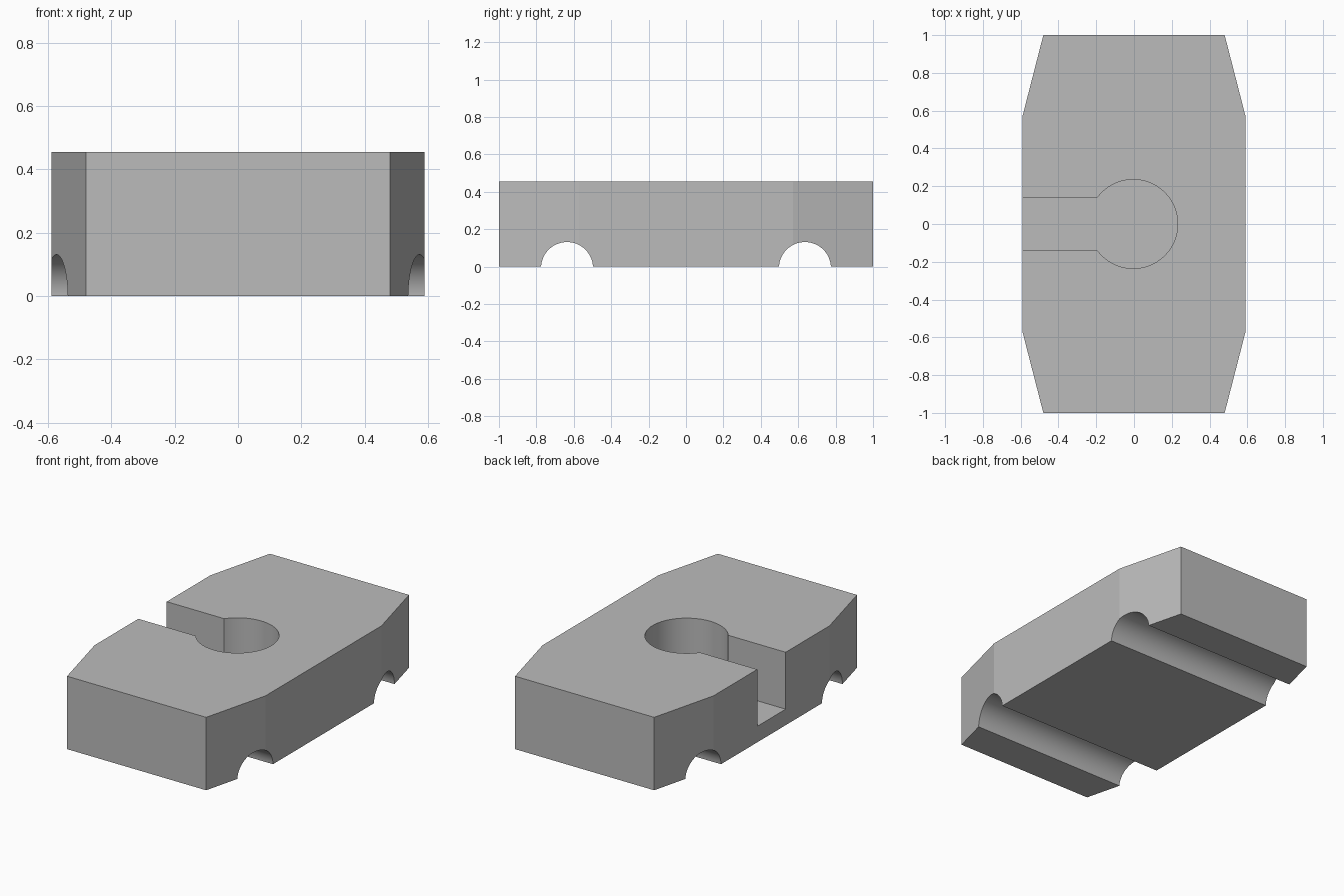
import bpy
import bmesh
from math import sin, cos, pi, asin, radians
from mathutils import Matrix

old = bpy.data.objects.get("Cube")
if old:
    bpy.data.objects.remove(old, do_unlink=True)

HALF_W, HALF_L, HEIGHT = 0.59, 1.0, 0.455
END_W, TAPER_Y = 0.48, 0.572
HOLE_X, HOLE_R, SLOT_HALF, FLOOR = -0.004, 0.2355, 0.14, 0.10
GROOVE_Y, GROOVE_R, GROOVE_Z = 0.636, 0.139, -0.008

grey = bpy.data.materials.new("plain grey")
grey.use_nodes = True
colour = (0.5, 0.5, 0.5, 1)
grey.diffuse_color = colour
grey.node_tree.nodes["Principled BSDF"].inputs["Base Color"].default_value = colour


def prism(name, outline, low, high):
    """Extrude a closed 2D outline upward from low to high."""
    bm = bmesh.new()
    base = bm.faces.new([bm.verts.new((x, y, low)) for x, y in outline])
    side = bmesh.ops.extrude_face_region(bm, geom=[base])["geom"]
    top = [v for v in side if isinstance(v, bmesh.types.BMVert)]
    bmesh.ops.translate(bm, verts=top, vec=(0, 0, high - low))
    bmesh.ops.recalc_face_normals(bm, faces=bm.faces)
    mesh = bpy.data.meshes.new(name)
    bm.to_mesh(mesh)
    bm.free()
    mesh.materials.append(grey)
    obj = bpy.data.objects.new(name, mesh)
    bpy.context.collection.objects.link(obj)
    return obj


def arc(cx, cy, r, start, end, steps):
    angles = [start + (end - start) * i / steps for i in range(steps + 1)]
    return [(cx + r * cos(a), cy + r * sin(a)) for a in angles]


# Block with tapered ends
half = [(END_W, -HALF_L), (HALF_W, -TAPER_Y), (HALF_W, TAPER_Y), (END_W, HALF_L)]
block = prism("block", half + [(-x, -y) for x, y in half], 0, HEIGHT)

# Keyhole pocket: round well joined to a slot through one side
meet = pi - asin(SLOT_HALF / HOLE_R)
keyhole = arc(HOLE_X, 0, HOLE_R, -meet, meet, 64)
keyhole += [(-1, SLOT_HALF), (-1, -SLOT_HALF)]
cutters = [prism("keyhole_cutter", keyhole, FLOOR, 1)]

# Two round grooves across the underside
for side, y in (("front", -GROOVE_Y), ("back", GROOVE_Y)):
    groove = prism(side + "_groove_cutter",
                   arc(0, 0, GROOVE_R, 0, 2 * pi * 71 / 72, 71), -1, 1)
    groove.data.transform(Matrix.Translation((0, y, GROOVE_Z))
                          @ Matrix.Rotation(pi / 2, 4, "Y"))
    cutters.append(groove)

# Cut the block, then drop the cutters
bpy.context.view_layer.objects.active = block
for cutter in cutters:
    cutter.hide_render = True
    cut = block.modifiers.new(cutter.name, "BOOLEAN")
    cut.operation = "DIFFERENCE"
    cut.solver = "EXACT"
    cut.object = cutter
    bpy.ops.object.modifier_apply(modifier=cut.name)
for cutter in cutters:
    bpy.data.objects.remove(cutter, do_unlink=True)

# Smooth only the round walls
bpy.ops.object.select_all(action="DESELECT")
block.select_set(True)
bpy.ops.object.shade_smooth_by_angle(angle=radians(10))
